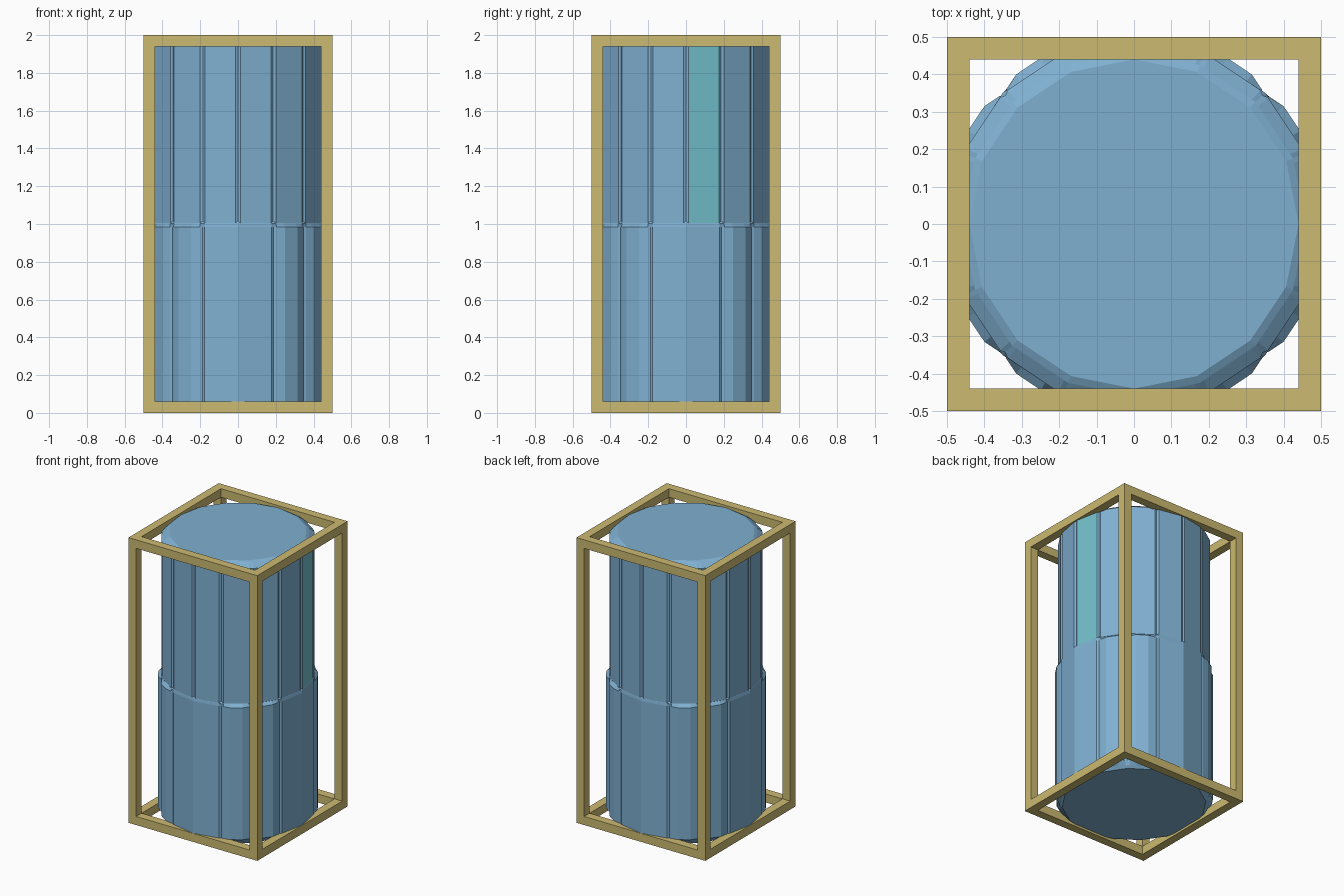
import bpy, bmesh
from math import cos, sin, radians
from mathutils import Matrix

if "Cube" in bpy.data.objects:
    bpy.data.objects.remove(bpy.data.objects["Cube"])

SIDES = 16
STEP = 360 / SIDES


def material(name, rgb):
    m = bpy.data.materials.new(name)
    m.diffuse_color = (*rgb, 1)
    m.use_nodes = True
    m.node_tree.nodes["Principled BSDF"].inputs["Base Color"].default_value = m.diffuse_color
    return m


BLUE = material("blue glass", (0.214, 0.434, 0.638))
TEAL = material("teal glass", (0.171, 0.523, 0.604))
TAN = material("tan frame", (0.604, 0.491, 0.165))


def finish(name, bm, mats):
    bmesh.ops.recalc_face_normals(bm, faces=bm.faces)
    me = bpy.data.meshes.new(name)
    bm.to_mesh(me)
    bm.free()
    for m in mats:
        me.materials.append(m)
    ob = bpy.data.objects.new(name, me)
    bpy.context.collection.objects.link(ob)
    return ob


def bars(name, boxes):
    """Boxes given as (centre, size) in one object."""
    bm = bmesh.new()
    for c, s in boxes:
        bmesh.ops.create_cube(bm, size=1, matrix=Matrix.Translation(c) @ Matrix.Diagonal((*s, 1)))
    return finish(name, bm, [TAN])


def outline(radius, groove=0, bulge=0, lower=False):
    """Sixteen flat panels with narrow joints; lower diagonal panels can bulge."""
    pts = []
    apothem = radius * cos(radians(STEP / 2))
    for k in range(SIDES):
        a = k * STEP
        depth = 0 if lower and k % 4 == 0 else groove
        pts.append((a, radius - depth))
        diagonal = lower and k % 4 in (1, 2)
        for off in (1.6, 6.75, 15.75, STEP - 1.6):
            r = apothem / cos(radians(off - STEP / 2))
            if diagonal and 5 < off < 17:
                r += bulge
            pts.append((a + off, r))
    return [(r * cos(radians(a)), r * sin(radians(a))) for a, r in pts]


def drum(name, rings, teal_ring=None):
    """Loft (z, outline) rings and cap both ends."""
    bm = bmesh.new()
    loops = [[bm.verts.new((x, y, z)) for x, y in pts] for z, pts in rings]
    n = len(loops[0])
    for j, (a, b) in enumerate(zip(loops, loops[1:])):
        for i in range(n):
            f = bm.faces.new((a[i], a[(i + 1) % n], b[(i + 1) % n], b[i]))
            # one coloured panel beside the +x joint
            if j == teal_ring and i in (1, 2, 3):
                f.material_index = 1
    bm.faces.new(loops[0][::-1])
    bm.faces.new(loops[-1])
    return finish(name, bm, [BLUE, TEAL])


# square frame: four posts, then rails at top and bottom
T, P = 0.06, 0.47
bars("frame_posts", [((x, y, 1), (T, T, 2)) for x in (-P, P) for y in (-P, P)])
rails = []
for z in (T / 2, 2 - T / 2):
    for s in (-P, P):
        rails.append(((0, s, z), (0.88, T, T)))
        rails.append(((s, 0, z), (T, 0.88, T)))
bars("frame_rails", rails)

# lower half with bulging diagonal panels and a bevelled lip
low = outline(0.499, 0.009, 0.018, True)
drum("lower_drum", [
    (0.015, outline(0.465)),
    (0.03, outline(0.48)),
    (0.06, low),
    (0.985, low),
    (1.003, outline(0.496)),
    (1.02, outline(0.484)),
])

# upper half with grooved joints and a two-step bevelled lid
up = outline(0.495, 0.009)
drum("upper_drum", [
    (1.0, up),
    (1.95, up),
    (1.975, outline(0.46)),
    (1.985, outline(0.44)),
], teal_ring=0)
